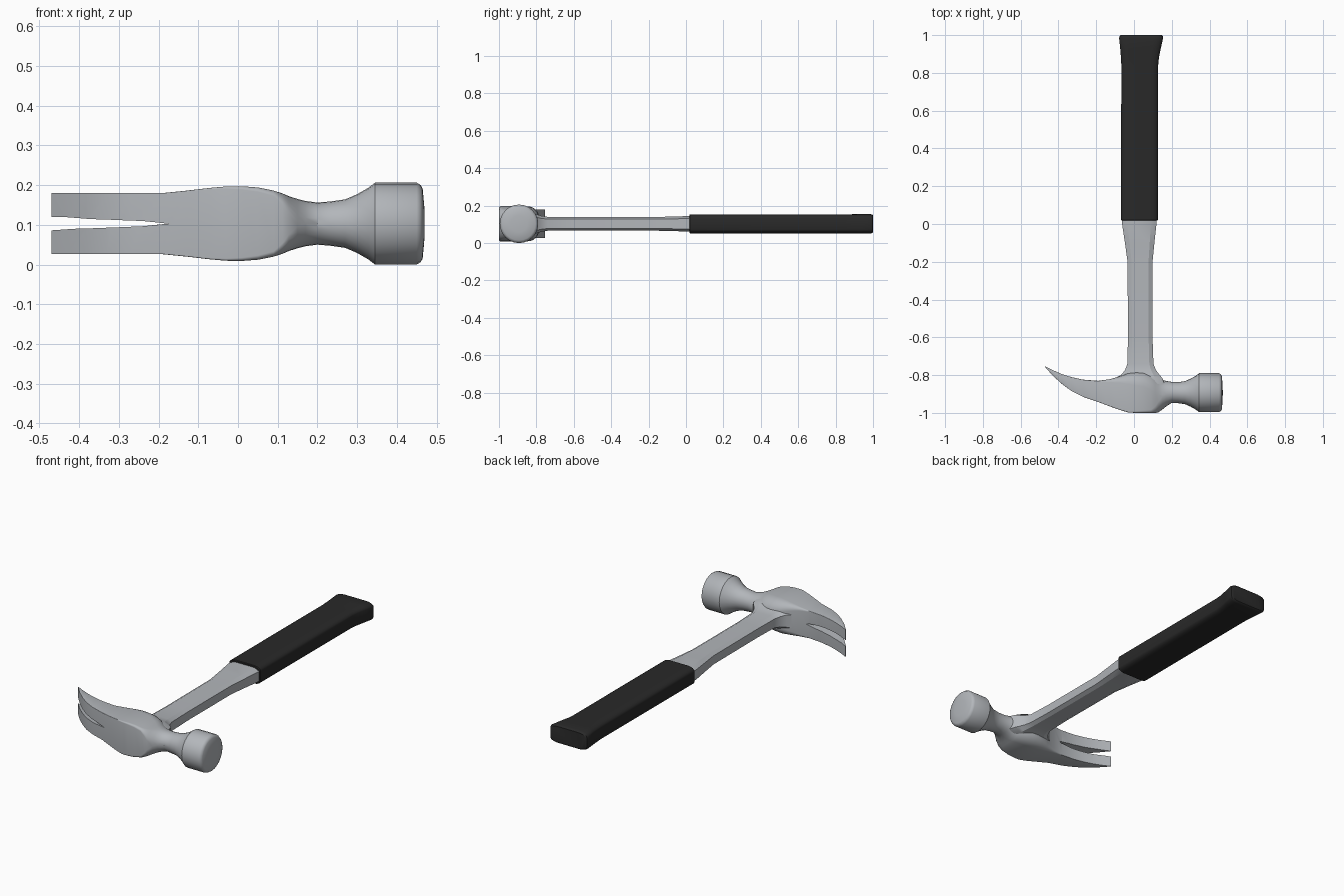
import bpy, bmesh, math

ZC = 0.103  # middle height of the whole tool


def material(name, rgb):
    m = bpy.data.materials.new(name)
    m.diffuse_color = (*rgb, 1)
    return m


steel = material("steel", (0.45, 0.47, 0.495))
rubber = material("black rubber", (0.022, 0.022, 0.022))


def section(a0, a1, hz, f0, f1, seg):
    """Rounded rectangle; f0 / f1 = corner size (0..1) on the low / high side."""
    c, h, pts = (a0 + a1) / 2, (a1 - a0) / 2, []
    for k, (sa, sz) in enumerate(((1, 1), (-1, 1), (-1, -1), (1, -1))):
        f = f1 if sa > 0 else f0
        for i in range(seg + 1):
            t = math.pi / 2 * (k + i / seg)
            pts.append((c + h * (sa * (1 - f) + f * math.cos(t)),
                        ZC + hz * (sz * (1 - f) + f * math.sin(t))))
    return pts


def make(name, rings, mat):
    """Skin a list of point rings and cap both ends."""
    bm = bmesh.new()
    vs = [[bm.verts.new(p) for p in r] for r in rings]
    n = len(vs[0])
    for a, b in zip(vs, vs[1:]):
        for i in range(n):
            j = (i + 1) % n
            bm.faces.new((a[i], a[j], b[j], b[i]))
    bm.faces.new(vs[0])
    bm.faces.new(vs[-1])
    bmesh.ops.remove_doubles(bm, verts=bm.verts, dist=1e-5)
    bmesh.ops.recalc_face_normals(bm, faces=bm.faces)
    me = bpy.data.meshes.new(name)
    bm.to_mesh(me)
    bm.free()
    me.materials.append(mat)
    ob = bpy.data.objects.new(name, me)
    bpy.context.collection.objects.link(ob)
    return ob


def smooth(ob, angle=30):
    bpy.ops.object.select_all(action='DESELECT')
    ob.select_set(True)
    bpy.context.view_layer.objects.active = ob
    bpy.ops.object.shade_smooth_by_angle(angle=math.radians(angle))


# Head: claw, cheek and neck: x, y low, y high, half height, corner low, corner high
HEAD = [
    (-0.470, -0.758, -0.754, 0.077, .02, .02),
    (-0.430, -0.803, -0.774, 0.077, .02, .02),
    (-0.380, -0.848, -0.795, 0.077, .02, .02),
    (-0.330, -0.885, -0.811, 0.077, .02, .02),
    (-0.270, -0.915, -0.824, 0.077, .02, .03),
    (-0.190, -0.942, -0.830, 0.077, .02, .06),
    (-0.130, -0.965, -0.822, 0.083, .03, .20),
    (-0.070, -0.986, -0.805, 0.090, .04, .40),
    (-0.030, -0.998, -0.790, 0.0935, .06, .55),
    (0.010, -1.000, -0.785, 0.094, .09, .65),
    (0.050, -1.000, -0.785, 0.091, .12, .70),
    (0.090, -1.000, -0.795, 0.083, .16, .80),
    (0.112, -1.000, -0.805, 0.076, .35, .88),
    (0.128, -0.998, -0.814, 0.069, .60, .95),
    (0.150, -0.982, -0.825, 0.062, .88, 1),
    (0.170, -0.966, -0.831, 0.057, 1, 1),
    (0.200, -0.947, -0.836, 0.053, 1, 1),
]
rings = [[(s[0], a, z) for a, z in section(*s[1:], 6)] for s in HEAD]
# Round poll and striking face: x, radius
for x, r in ((0.235, 0.056), (0.270, 0.061), (0.300, 0.074), (0.328, 0.090),
             (0.345, 0.103), (0.450, 0.103), (0.460, 0.097), (0.465, 0.088),
             (0.469, 0.045), (0.470, 0.010)):
    yc = -0.893
    rings.append([(x, a, z) for a, z in section(yc - r, yc + r, r, 1, 1, 6)])
head = make("hammer_head", rings, steel)

# Nail slot: x, half width outside, half width inside, y low, y high
SLOT = [
    (-0.490, .0165, .018, -0.80, -0.70),
    (-0.470, .0160, .018, -0.80, -0.72),
    (-0.385, .0110, .018, -0.86, -0.785),
    (-0.300, .0080, .015, -0.92, -0.81),
    (-0.240, .0060, .011, -0.94, -0.82),
    (-0.190, .0010, .005, -0.96, -0.82),
    (-0.175, .0003, .001, -0.96, -0.82),
]
cutter = make("slot_cutter", [[(x, y0, ZC - w), (x, y0, ZC + w), (x, y1, ZC + v), (x, y1, ZC - v)]
                              for x, w, v, y0, y1 in SLOT], steel)
mod = head.modifiers.new("slot", 'BOOLEAN')
mod.operation, mod.object, mod.solver = 'DIFFERENCE', cutter, 'EXACT'
bpy.context.view_layer.objects.active = head
bpy.ops.object.modifier_apply(modifier=mod.name)
bpy.data.objects.remove(cutter)
smooth(head, 35)

# Steel shaft with a flared root: y, x low, x high, half height
SHAFT = [
    (-0.860, -0.110, 0.165, 0.060),
    (-0.815, -0.100, 0.150, 0.056),
    (-0.800, -0.070, 0.136, 0.051),
    (-0.775, -0.048, 0.117, 0.043),
    (-0.740, -0.035, 0.103, 0.037),
    (-0.600, -0.032, 0.098, 0.036),
    (-0.200, -0.034, 0.098, 0.036),
    (-0.100, -0.048, 0.108, 0.038),
    (0.000, -0.063, 0.119, 0.041),
    (0.060, -0.063, 0.119, 0.041),
]
shaft = make("steel_shaft", [[(a, s[0], z) for a, z in section(*s[1:], .32, .32, 1)]
                             for s in SHAFT], steel)
smooth(shaft, 25)

# Rubber grip with a flared butt: y, x low, x high, half height
GRIP = [
    (0.018, -0.066, 0.122, 0.048),
    (0.022, -0.069, 0.126, 0.051),
    (0.840, -0.067, 0.128, 0.051),
    (0.880, -0.069, 0.132, 0.051),
    (0.930, -0.073, 0.142, 0.052),
    (0.985, -0.079, 0.154, 0.052),
    (0.996, -0.076, 0.152, 0.049),
    (1.000, -0.070, 0.146, 0.045),
]
grip = make("rubber_grip", [[(a, s[0], z) for a, z in section(*s[1:], .42, .42, 4)]
                            for s in GRIP], rubber)
smooth(grip, 35)
